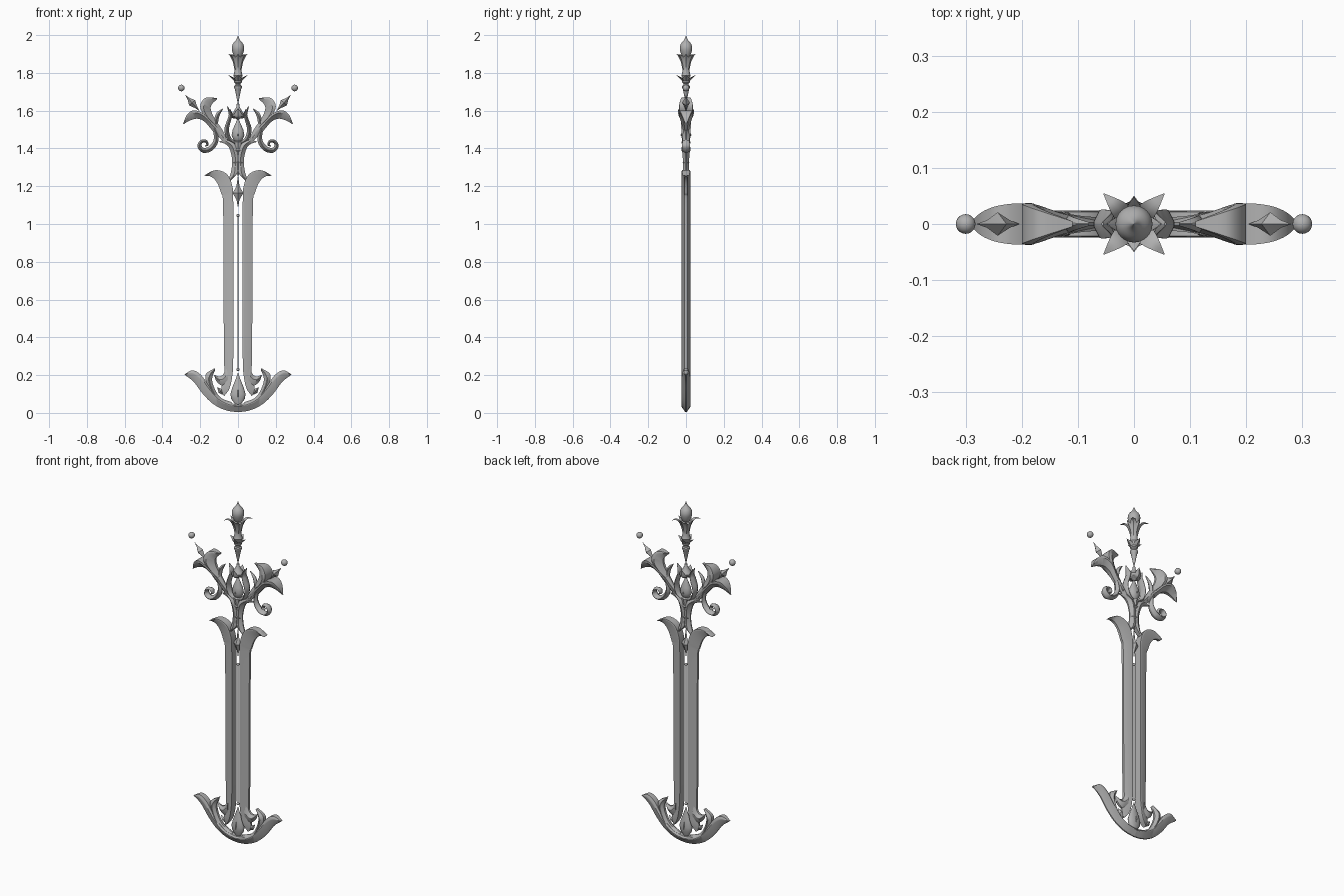
import bpy, bmesh, math
from mathutils import Vector, Matrix

steel = bpy.data.materials.new("grey_steel")
steel.diffuse_color = (0.44, 0.44, 0.44, 1)


def finish(name, bm, mirror=False, angle=32):
    bmesh.ops.remove_doubles(bm, verts=bm.verts, dist=0.00005)
    bmesh.ops.recalc_face_normals(bm, faces=bm.faces)
    me = bpy.data.meshes.new(name)
    bm.to_mesh(me)
    bm.free()
    me.materials.append(steel)
    me.shade_smooth()
    me.set_sharp_from_angle(angle=math.radians(angle))
    ob = bpy.data.objects.new(name, me)
    bpy.context.collection.objects.link(ob)
    if mirror:
        ob.modifiers.new("mirror", 'MIRROR').use_mirror_merge = False
    return ob


def smooth(pts, n=6):
    """Catmull-Rom resampling of any tuple list."""
    P = [Vector(p) for p in pts]
    P = [P[0] * 2 - P[1]] + P + [P[-1] * 2 - P[-2]]
    out = []
    for i in range(1, len(P) - 2):
        a, b, c, d = P[i - 1:i + 3]
        for k in range(n):
            t = k / n
            out.append(0.5 * (2 * b + (c - a) * t + (2 * a - 5 * b + 4 * c - d) * t * t
                              + (3 * b - a - 3 * c + d) * t ** 3))
    return out + [P[-2]]


def loft(bm, sections):
    rings = [[bm.verts.new(p) for p in s] for s in sections]
    n = len(rings[0])
    for a, b in zip(rings, rings[1:]):
        for i in range(n):
            bm.faces.new((a[i], a[(i + 1) % n], b[(i + 1) % n], b[i]))
    bm.faces.new(rings[0])
    bm.faces.new(rings[-1])


def strip(name, L, R, D, eL=0.15, eR=0.15, t1=0.45, t2=0.55):
    """Front-plane ornament between two smooth edges, with a raised ridge of depth D."""
    L, R = smooth(L), smooth(R)
    D = [D] * len(L) if isinstance(D, (int, float)) else \
        [max(v.x, 0.002) for v in smooth([(d, 0) for d in D])]
    secs = []
    for a, b, d in zip(L, R, D):
        row = [(a, d * eL), (a.lerp(b, t1), d), (a.lerp(b, t2), d), (b, d * eR)]
        secs.append([(p.x, -y, p.y) for p, y in row] + [(p.x, y, p.y) for p, y in reversed(row)])
    bm = bmesh.new()
    loft(bm, secs)
    return finish(name, bm, True)


def ribbon(name, path, W, D):
    """Strip that follows a centre line with half widths W."""
    n = len(path)
    L, R = [], []
    for i, p in enumerate(path):
        t = (Vector(path[min(i + 1, n - 1)]) - Vector(path[max(i - 1, 0)])).normalized()
        o = Vector((-t.y, t.x)) * W[i]
        L.append(Vector(p) + o)
        R.append(Vector(p) - o)
    return strip(name, L, R, D)


def lathe(name, prof, seg=24, M=Matrix(), mirror=False, angle=32):
    bm = bmesh.new()
    loft(bm, [[M @ Vector((max(r, 0.0002) * math.cos(2 * math.pi * k / seg),
                           max(r, 0.0002) * math.sin(2 * math.pi * k / seg), z))
               for k in range(seg)] for r, z in prof])
    return finish(name, bm, mirror, angle)


def petals(name, path, W, count, start):
    """Ring of curved pointed petals; path is (radius, z)."""
    bm = bmesh.new()
    P, W = smooth(path), [v.x for v in smooth([(w, 0) for w in W])]
    for k in range(count):
        M = Matrix.Rotation(start + 2 * math.pi * k / count, 3, 'Z')
        loft(bm, [[M @ Vector(q) for q in ((p.x, w, p.y), (p.x + w * 0.35, 0, p.y - w * 0.25),
                                           (p.x, -w, p.y), (p.x - w * 0.2, 0, p.y + w * 0.1))]
                  for p, w in zip(P, [max(w, 0.0005) for w in W])])
    return finish(name, bm)


def at(x, z, tilt=0):
    return Matrix.Translation((x, 0, z)) @ Matrix.Rotation(tilt, 4, 'Y')


# twin blades with flared tops and hooked feet, thick inside and thin at the cutting edge
strip("blade",
      [(.072, .09), (.045, .13), (.03, .2), (.025, .3), (.025, .7), (.025, 1.1),
       (.03, 1.2), (.06, 1.265), (.12, 1.285), (.178, 1.258)],
      [(.08, .095), (.088, .13), (.072, .2), (.074, .3), (.077, .7), (.079, 1.1),
       (.09, 1.165), (.112, 1.22), (.142, 1.25), (.178, 1.256)],
      [.012, .02, .023, .023, .023, .023, .023, .023, .022, .018], .95, .3, .06, .12)
strip("blade_hook", [(.06, .25), (.078, .205), (.1, .193), (.127, .202)],
      [(.05, .15), (.085, .145), (.112, .165), (.127, .2)], [.022, .021, .018, .006], .3, .3)

# centre rod with end beads
lathe("centre_rod", [(.003, .23), (.003, 1.045)], 8)
ball = [(math.sin(a * math.pi / 12), -math.cos(a * math.pi / 12)) for a in range(13)]
for nm, z in (("rod_bead_low", .23), ("rod_bead_high", 1.045)):
    lathe(nm, [(r * .008, h * .008) for r, h in ball], 12, at(0, z))
lathe("blade_diamond", [(0, 1.085), (.007, 1.125), (.028, 1.165), (.008, 1.2), (0, 1.26)],
      4, Matrix.Diagonal((1, .75, 1, 1)), angle=10)

# crescent foot
strip("foot_crescent",
      [(.283, .205), (.24, .225), (.195, .2), (.15, .137), (.105, .085), (.055, .055), (0, .045)],
      [(.28, .2), (.235, .165), (.19, .105), (.145, .058), (.1, .028), (.05, .01), (0, .004)],
      [.008, .02, .023, .024, .024, .024, .024], .7, .15, .2, .3)
strip("foot_inner_leaf",
      [(.03, .055), (.09, .08), (.122, .125), (.137, .18), (.12, .23)],
      [(.04, .04), (.115, .07), (.155, .125), (.172, .2), (.125, .236)],
      [.015, .02, .022, .022, .012], .3, .5)
lathe("foot_gem_frame", [(.012, .04), (.036, .075), (.04, .1), (.03, .135), (.012, .18), (0, .215)],
      20, Matrix.Diagonal((1, .5, 1, 1)))
lathe("foot_gem", [(0, .06), (.02, .085), (.023, .105), (.014, .135), (0, .165)],
      4, Matrix.Diagonal((1, 1, 1, 1)), angle=10)
lathe("foot_small_diamond", [(0, -.028), (.014, 0), (0, .028)], 4, at(.092, .115, .7), True, 10)

# neck
strip("neck",
      [(.035, 1.445), (.012, 1.41), (0, 1.36), (0, 1.31), (.006, 1.265), (.058, 1.212)],
      [(.106, 1.437), (.055, 1.415), (.034, 1.36), (.032, 1.31), (.042, 1.258), (.066, 1.21)],
      [.012, .022, .018, .015, .018, .012], .7, .2, .3, .45)
lathe("neck_core", [(0, 1.25), (.014, 1.29), (.011, 1.34), (.018, 1.4), (.024, 1.435), (0, 1.445)], 8)
for nm, z, r in (("neck_band_low", 1.325, .03), ("neck_band_high", 1.39, .037)):
    lathe(nm, [(r * .8, z - .006), (r, z), (r * .8, z + .006)], 8, Matrix.Diagonal((1, .6, 1, 1)))

# guard leaves and volutes
strip("guard_lower_leaf",
      [(.05, 1.435), (.09, 1.485), (.135, 1.535), (.185, 1.585), (.235, 1.602), (.27, 1.578), (.291, 1.53)],
      [(.075, 1.43), (.105, 1.465), (.14, 1.5), (.175, 1.54), (.212, 1.557), (.25, 1.55), (.289, 1.528)],
      [.012, .014, .022, .036, .034, .022, .003], 1, .3, .05, .3)
strip("guard_upper_leaf",
      [(.085, 1.455), (.13, 1.525), (.18, 1.575), (.2, 1.625), (.172, 1.668), (.11, 1.667)],
      [(.06, 1.455), (.088, 1.507), (.118, 1.55), (.14, 1.592), (.142, 1.628), (.11, 1.662)],
      [.013, .016, .03, .037, .026, .005], .95, .2, .1, .3)
strip("guard_inner_leaf",
      [(.125, 1.51), (.125, 1.555), (.112, 1.59), (.08, 1.612)],
      [(.11, 1.495), (.105, 1.54), (.098, 1.572), (.08, 1.608)], [.012, .015, .011, .003])
ribbon("guard_volute",
       [(.155, 1.545), (.122, 1.495), (.117, 1.44), (.145, 1.4), (.182, 1.39), (.204, 1.412),
        (.194, 1.436), (.17, 1.438), (.162, 1.42), (.174, 1.412)],
       [.006, .011, .013, .014, .013, .011, .009, .008, .006, .004],
       [.012, .016, .02, .023, .023, .021, .019, .017, .015, .01])

# gem and its frame
ribbon("gem_frame", [(.01, 1.425), (.046, 1.45), (.06, 1.5), (.047, 1.55), (.04, 1.58), (.056, 1.622)],
       [.008, .012, .012, .01, .009, .002], [.016, .022, .025, .025, .02, .004])
lathe("gem", [(0, 1.425), (.024, 1.445), (.034, 1.47), (.028, 1.5), (.012, 1.535), (0, 1.565)],
      16, Matrix.Diagonal((1, .75, 1, 1)))
lathe("gem_facet", [(0, 1.44), (.027, 1.47), (0, 1.525)], 4, Matrix.Diagonal((.75, 1.1, 1, 1)), angle=10)

# crown below the grip
petals("crown_petals", [(.012, 1.56), (.028, 1.57), (.036, 1.59), (.043, 1.612)],
       [.012, .02, .016, .001], 4, 0)
lathe("crown_core", [(0, 1.55), (.03, 1.57), (.034, 1.582), (.02, 1.6), (.008, 1.622),
                     (.007, 1.634), (0, 1.642)], 16)

# floating side spikes and beads
tilt = math.atan2(.075, .085)
lathe("side_spike", [(0, -.058), (.007, -.032), (.021, 0), (.007, .028), (0, .056)],
      4, at(.243, 1.642, tilt), True, 10)
lathe("side_bead", [(r * .0175, h * .0175) for r, h in ball], 20, at(.3, 1.72), True)

# grip, flower and pommel
lathe("grip_cone", [(0, 1.632), (.006, 1.66), (.017, 1.715), (.021, 1.722), (.021, 1.73), (.014, 1.735),
                    (.014, 1.742), (.02, 1.748), (.02, 1.756), (.015, 1.762), (.02, 1.775), (.025, 1.785),
                    (.021, 1.795), (.018, 1.82), (.02, 1.85), (.028, 1.88), (0, 1.89)], 20)
petals("grip_petals", [(.014, 1.758), (.022, 1.77), (.032, 1.777), (.05, 1.788)],
       [.012, .018, .013, .0005], 4, 0)
petals("flower_petals", [(.014, 1.81), (.019, 1.85), (.032, 1.882), (.052, 1.897), (.077, 1.893)],
       [.01, .017, .017, .011, .0005], 4, math.pi / 4)
petals("flower_inner_petals", [(.014, 1.82), (.018, 1.85), (.028, 1.875), (.048, 1.902)],
       [.008, .014, .014, .0005], 4, 0)
lathe("pommel", [(v.x, v.y) for v in smooth([(.008, 1.87), (.024, 1.895), (.033, 1.927), (.028, 1.952),
                                             (.012, 1.972), (.005, 1.985), (0, 2.0)], 4)], 24)
